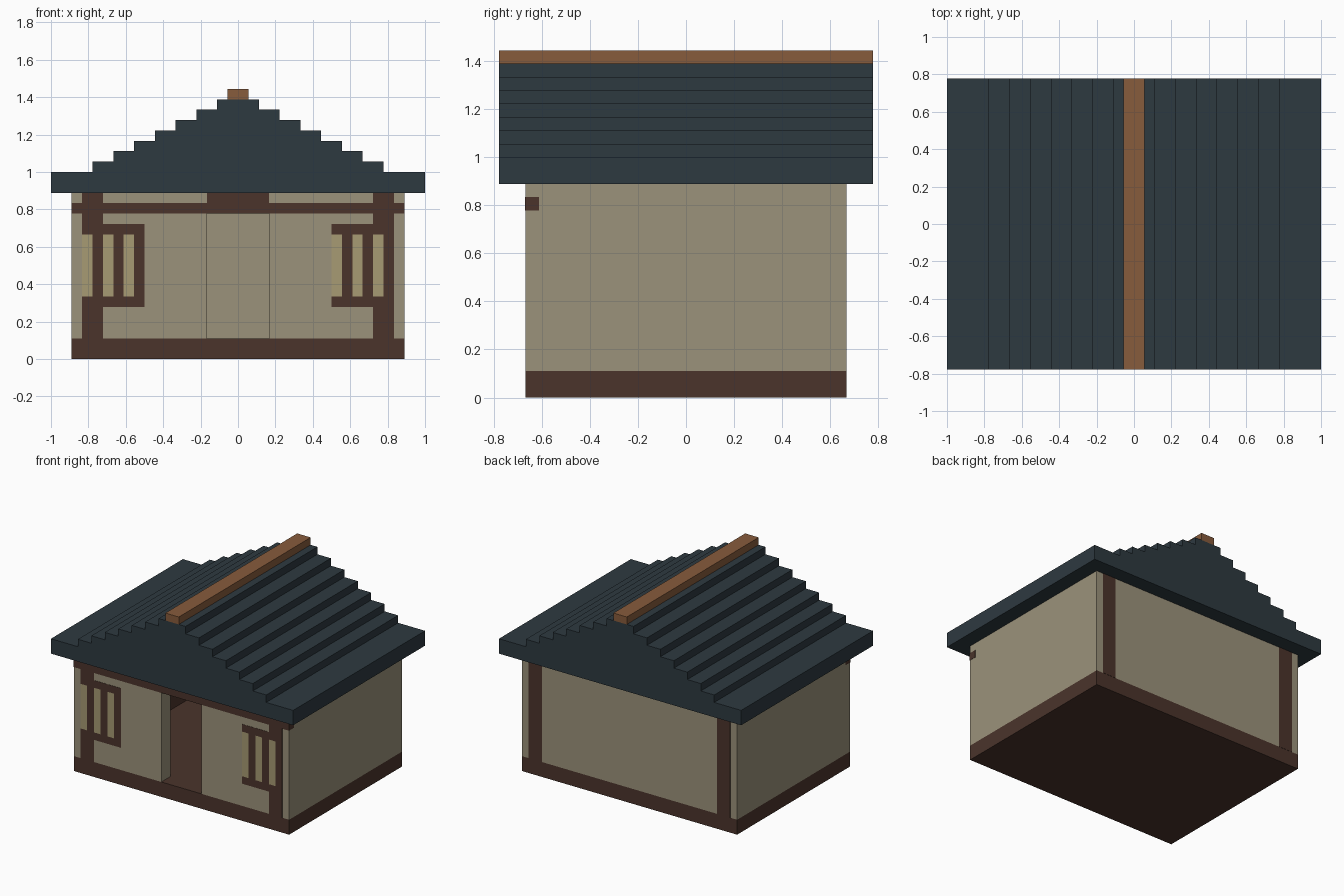
import bpy

if "Cube" in bpy.data.objects:
    bpy.data.objects.remove(bpy.data.objects["Cube"])

U = 1 / 18      # block size
E = 0.03        # how far flush trim stands proud, in blocks


def material(name, rgb):
    m = bpy.data.materials.new(name)
    m.diffuse_color = [(c / 255) ** 2.2 for c in rgb] + [1]
    m.use_nodes = True
    m.node_tree.nodes["Principled BSDF"].inputs["Base Color"].default_value = m.diffuse_color
    return m


BROWN = material("dark_wood", (76, 55, 47))
PLASTER = material("plaster", (154, 145, 122))
ROOF = material("slate", (49, 60, 66))
RIDGE = material("ridge_wood", (134, 92, 62))
PANE = material("pane", (166, 153, 115))


def box(name, x0, x1, y0, y1, z0, z1, mat):
    """Box given by its extents in blocks."""
    bpy.ops.mesh.primitive_cube_add(
        size=1, location=((x0 + x1) / 2 * U, (y0 + y1) / 2 * U, (z0 + z1) / 2 * U))
    o = bpy.context.object
    o.name = name
    o.scale = ((x1 - x0) * U, (y1 - y0) * U, (z1 - z0) * U)
    bpy.ops.object.transform_apply(location=False, rotation=False, scale=True)
    o.data.materials.append(mat)


def pair(name, x0, x1, *rest):
    """Box and its mirror image across x = 0."""
    box(name + "_right", x0, x1, *rest)
    box(name + "_left", -x1, -x0, *rest)


# Base and hollow shell with an open doorway
box("base", -16, 16, -12, 12, 0, 2, BROWN)
pair("side_wall", 14, 16, -12, 12, 2, 16, PLASTER)
box("back_wall", -14, 14, 10, 12, 2, 16, PLASTER)
pair("front_wall", 3, 14, -12, -10, 2, 16, PLASTER)
box("door_lintel", -3, 3, -12, -10, 14, 16, BROWN)
pair("inner_panelling", 14 - E, 14, -10, 10, 2, 16, BROWN)

# Corner posts and front beam, flush with the walls
pair("back_post", 13, 15, 11, 12 + E, 2, 16, BROWN)
pair("front_post_lower", 13, 15, -12 - E, -11, 2, 5, BROWN)
pair("front_post_upper", 13, 15, -12 - E, -11, 13, 16, BROWN)
box("front_beam", -16 - E, 16 + E, -12 - 2 * E, -11, 14, 15, BROWN)

# Barred windows: the same pattern repeated on both sides
for side, x in (("left", -15), ("right", 9)):
    for part, z in (("sill", 5), ("head", 12)):
        box(f"window_{part}_{side}", x, x + 6, -12 - E, -11, z, z + 1, BROWN)
    for i in range(6):
        name, mat = (("window_bar", BROWN) if i % 2 else ("window_pane", PANE))
        box(f"{name}_{side}", x + i, x + i + 1, -12 - E, -11, 6, 12, mat)

# Stepped roof and ridge
box("roof_eaves", -18, 18, -14, 14, 16, 18, ROOF)
for i in range(7):
    w = 14 - 2 * i
    box("roof_step", -w, w, -14, 14, 18 + i, 19 + i, ROOF)
box("roof_ridge", -1, 1, -14, 14, 25, 26, RIDGE)
